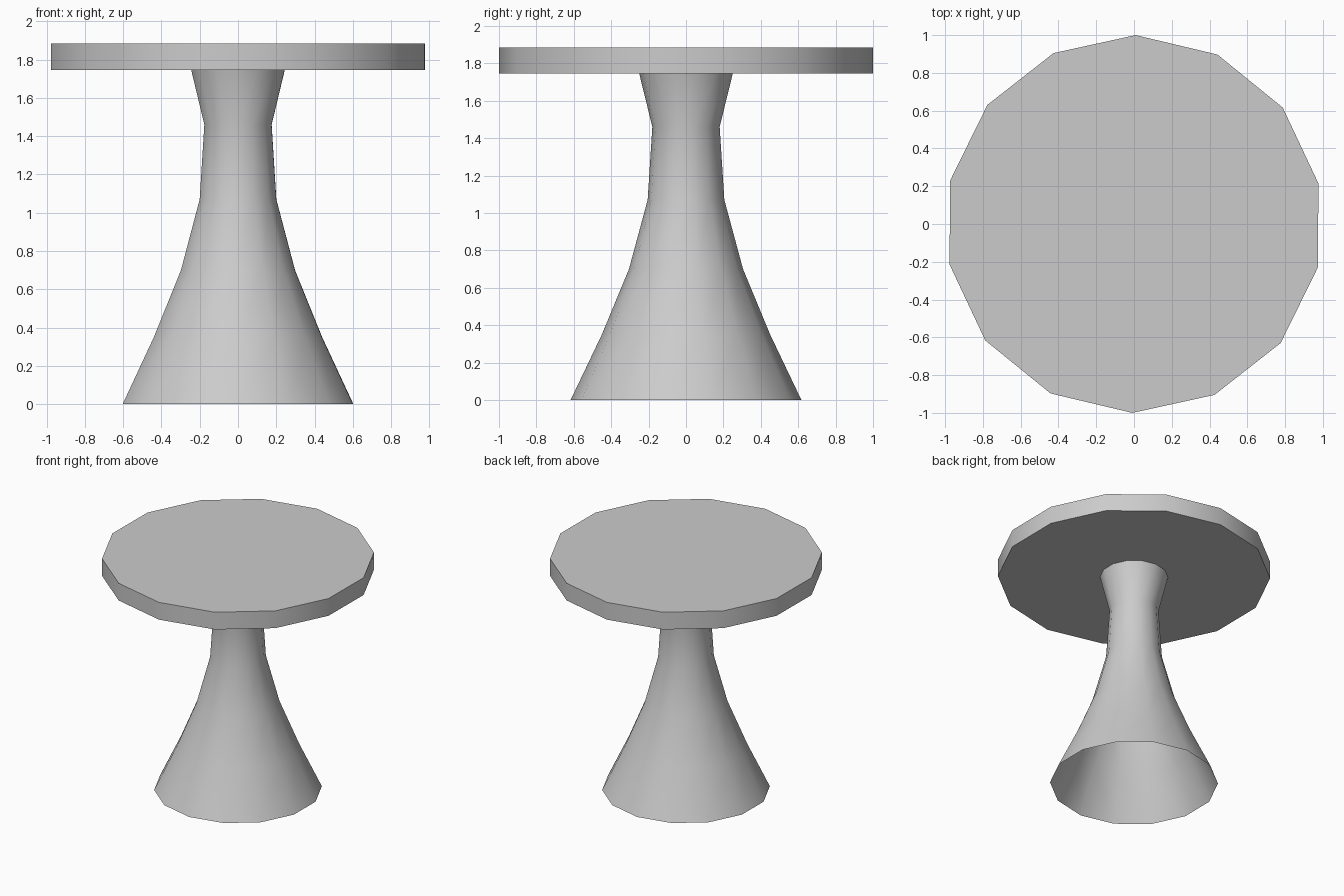
import bpy
import math

cube = bpy.data.objects.get("Cube")
if cube:
    bpy.data.objects.remove(cube, do_unlink=True)

SIDES = 14
TURN = math.radians(89.5)  # points a corner almost exactly at the back

# Plain grey finish
grey = bpy.data.materials.new("light_grey")
grey.use_nodes = True
colour = (0.6, 0.6, 0.6, 1)
grey.diffuse_color = colour
grey.node_tree.nodes["Principled BSDF"].inputs["Base Color"].default_value = colour


def lathe(name, profile, capped):
    """Sweep (radius, height) points, listed upwards, around the z axis."""
    verts, faces = [], []
    for radius, z in profile:
        for i in range(SIDES):
            a = TURN + math.tau * i / SIDES
            verts.append((radius * math.cos(a), radius * math.sin(a), z))
    for ring in range(len(profile) - 1):
        for i in range(SIDES):
            j = (i + 1) % SIDES
            low, high = ring * SIDES, (ring + 1) * SIDES
            faces.append((low + i, low + j, high + j, high + i))
    if capped:
        faces.append(tuple(reversed(range(SIDES))))
        faces.append(tuple(range(len(verts) - SIDES, len(verts))))
    mesh = bpy.data.meshes.new(name)
    mesh.from_pydata(verts, [], faces)
    mesh.materials.append(grey)
    obj = bpy.data.objects.new(name, mesh)
    bpy.context.collection.objects.link(obj)
    bpy.ops.object.select_all(action="DESELECT")
    obj.select_set(True)
    bpy.context.view_layer.objects.active = obj
    bpy.ops.object.shade_smooth_by_angle(angle=math.radians(30))
    return obj


# Round slab top
lathe("table_top", [(1.0, 1.745), (1.0, 1.885)], True)

# Hollow flared pedestal, open at the floor
lathe("pedestal", [(0.617, 0), (0.45, 0.35), (0.305, 0.7),
                   (0.205, 1.07), (0.18, 1.46), (0.25, 1.745)], False)
